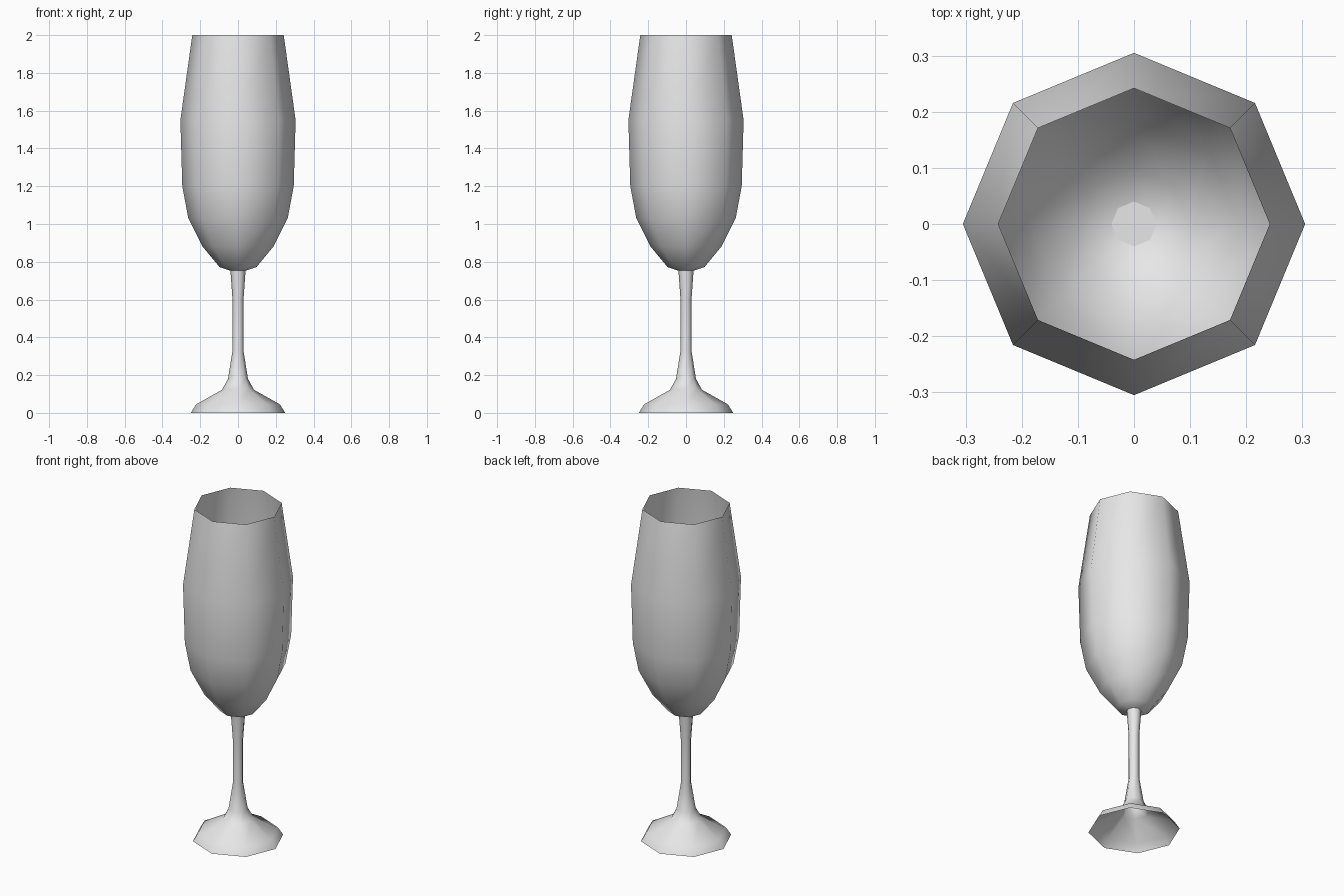
import bpy, bmesh, math

if "Cube" in bpy.data.objects:
    bpy.data.objects.remove(bpy.data.objects["Cube"])

SIDES = 8

glass = bpy.data.materials.new("pale_grey_glass")
glass.diffuse_color = (0.8, 0.8, 0.8, 1)
glass.use_nodes = True
glass.node_tree.nodes["Principled BSDF"].inputs["Base Color"].default_value = glass.diffuse_color


def lathe(name, profile, cap_top=False):
    """Revolve (radius, height) points around z as a single-walled surface."""
    bm = bmesh.new()
    rings = []
    for r, z in profile:
        rings.append([bm.verts.new((r * math.cos(2 * math.pi * i / SIDES),
                                    r * math.sin(2 * math.pi * i / SIDES), z))
                      for i in range(SIDES)])
    for low, high in zip(rings, rings[1:]):
        for i in range(SIDES):
            j = (i + 1) % SIDES
            bm.faces.new((low[i], low[j], high[j], high[i])).smooth = True
    if cap_top:
        cap = bm.faces.new(rings[-1])
        cap.smooth = False
        for e in cap.edges:
            e.smooth = False
    mesh = bpy.data.meshes.new(name)
    bm.to_mesh(mesh)
    bm.free()
    mesh.materials.append(glass)
    obj = bpy.data.objects.new(name, mesh)
    bpy.context.collection.objects.link(obj)
    return obj


# hollow foot flowing into the stem, closed where it meets the bowl
lathe("foot_and_stem", [(0.25, 0), (0.222, 0.045), (0.085, 0.122), (0.053, 0.18),
                        (0.029, 0.33), (0.029, 0.6), (0.04, 0.753)], cap_top=True)

# thin open bowl
lathe("bowl", [(0.04, 0.753), (0.098, 0.772), (0.187, 0.88), (0.263, 1.03),
               (0.295, 1.2), (0.305, 1.55), (0.242, 2.0)])
